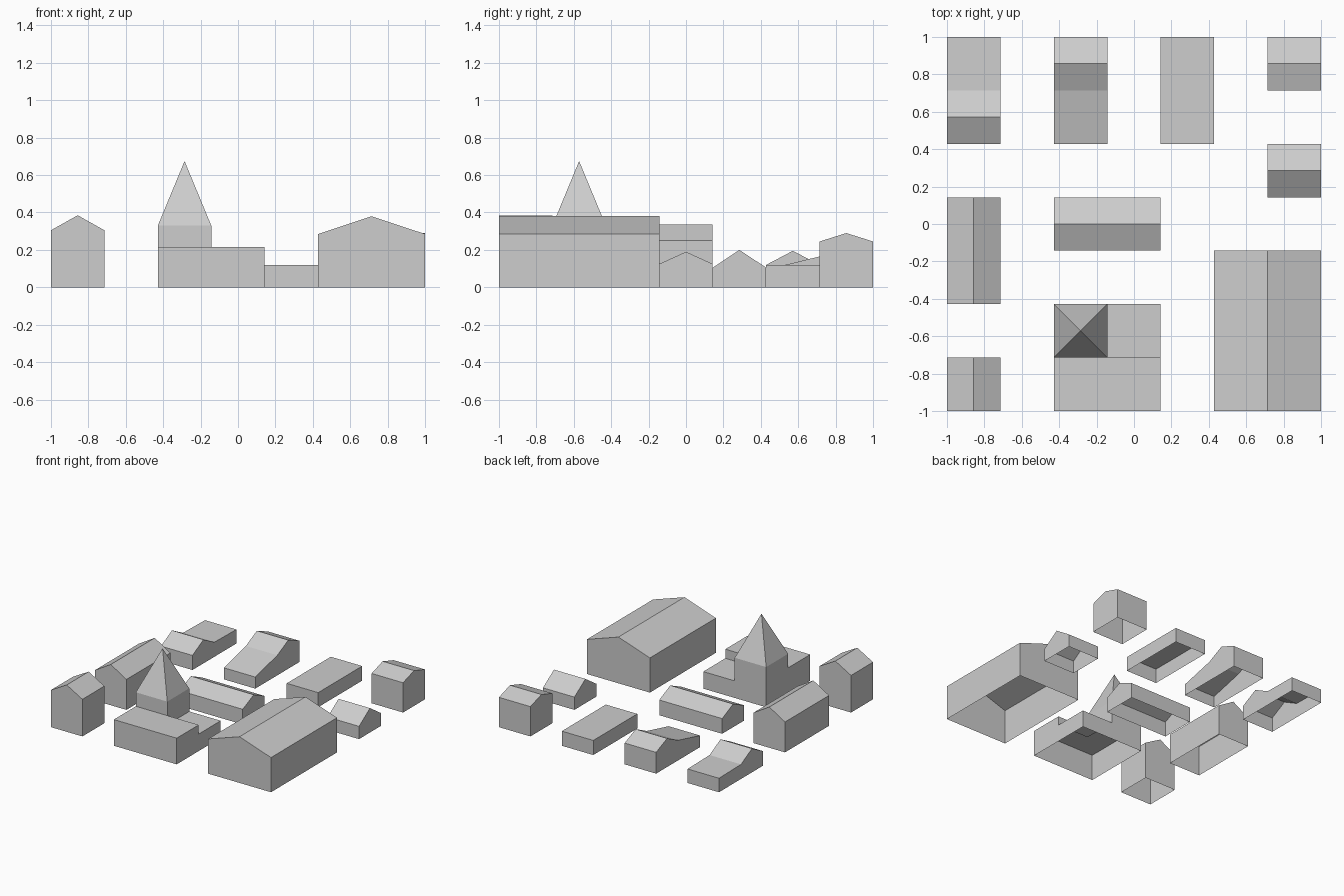
import bpy
import bmesh

cube = bpy.data.objects.get("Cube")
if cube:
    bpy.data.objects.remove(cube, do_unlink=True)

U = 1 / 7  # plan module: half a bay

plaster = bpy.data.materials.new("light_grey_plaster")
GREY = (0.61, 0.61, 0.61, 1)
plaster.use_nodes = True
plaster.diffuse_color = GREY
bsdf = plaster.node_tree.nodes["Principled BSDF"]
bsdf.inputs["Base Color"].default_value = GREY
bsdf.inputs["Roughness"].default_value = 0.9


def finish(name, bm):
    """Turn a bmesh into a flat shaded object."""
    bmesh.ops.remove_doubles(bm, verts=bm.verts, dist=1e-5)
    mesh = bpy.data.meshes.new(name)
    bm.to_mesh(mesh)
    bm.free()
    mesh.materials.append(plaster)
    obj = bpy.data.objects.new(name, mesh)
    bpy.context.collection.objects.link(obj)
    return obj


def house(name, profile, start, end, along):
    """Extrude a roof profile of (position, height) into an open-bottomed shell.
    Plan positions are in modules; along is the ridge axis."""
    bm = bmesh.new()
    outline = [(profile[0][0], 0)] + profile + [(profile[-1][0], 0)]

    def row(t):
        return [bm.verts.new((p * U, t * U, h) if along == "y" else (t * U, p * U, h))
                for p, h in outline]

    a, b = row(start), row(end)
    flip = along == "y"
    for i in range(len(outline) - 1):
        quad = [a[i], b[i], b[i + 1], a[i + 1]]
        bm.faces.new(quad if flip else quad[::-1])
    # gable walls
    bm.faces.new(a if not flip else a[::-1])
    bm.faces.new(b[::-1] if not flip else b)
    bmesh.ops.remove_doubles(bm, verts=bm.verts, dist=1e-5)
    bmesh.ops.recalc_face_normals(bm, faces=bm.faces)
    return finish(name, bm)


def gable(low, high, eave, ridge):
    """Symmetric roof profile."""
    return [(low, eave), ((low + high) / 2, ridge), (high, eave)]


# West row
house("front_west_house", gable(-7, -5, 0.305, 0.385), -7, -5, "y")
house("long_west_house", gable(-7, -5, 0.25, 0.335), -3, 1, "y")
house("back_west_house", gable(3, 5, 0.12, 0.195) + [(7, 0.115)], -7, -5, "x")

# Middle rows
house("middle_house", gable(-1, 1, 0.125, 0.19), -3, 1, "x")
house("lean_to_house", [(3, 0.095), (5, 0.165), (6, 0.235), (7, 0.175)], -3, -1, "x")
house("flat_roof_house", [(1, 0.12), (3, 0.12)], 3, 7, "y")

# East row
house("barn", gable(3, 7, 0.285, 0.38), -7, -1, "y")
house("small_east_house", gable(1, 3, 0.105, 0.2), 5, 7, "x")
house("back_east_house", gable(5, 7, 0.245, 0.29), 5, 7, "x")


def church():
    """Stepped shell over a 2 x 2 plan, with a pyramid spire on the tower."""
    bm = bmesh.new()
    tower = (0, 1)
    heights = {(0, 0): 0.215, (1, 0): 0.215, tower: 0.33, (1, 1): 0.14}

    def face(points):
        bm.faces.new([bm.verts.new(p) for p in points])

    for (i, j), h in heights.items():
        x, y = (2 * i - 3) * U, (2 * j - 7) * U
        w = 2 * U
        corners = [(x, y), (x + w, y), (x + w, y + w), (x, y + w)]
        neighbours = [(i, j - 1), (i + 1, j), (i, j + 1), (i - 1, j)]
        # walls rise only above the neighbouring roof
        for k, n in enumerate(neighbours):
            base = heights.get(n, 0)
            p, q = corners[k], corners[(k + 1) % 4]
            if h > base:
                face([(*p, base), (*q, base), (*q, h), (*p, h)])
            if (i, j) == tower:
                face([(*p, h), (*q, h), (x + U, y + U, 0.675)])
        if (i, j) != tower:
            face([(*c, h) for c in corners])
    return finish("church", bm)


church()
